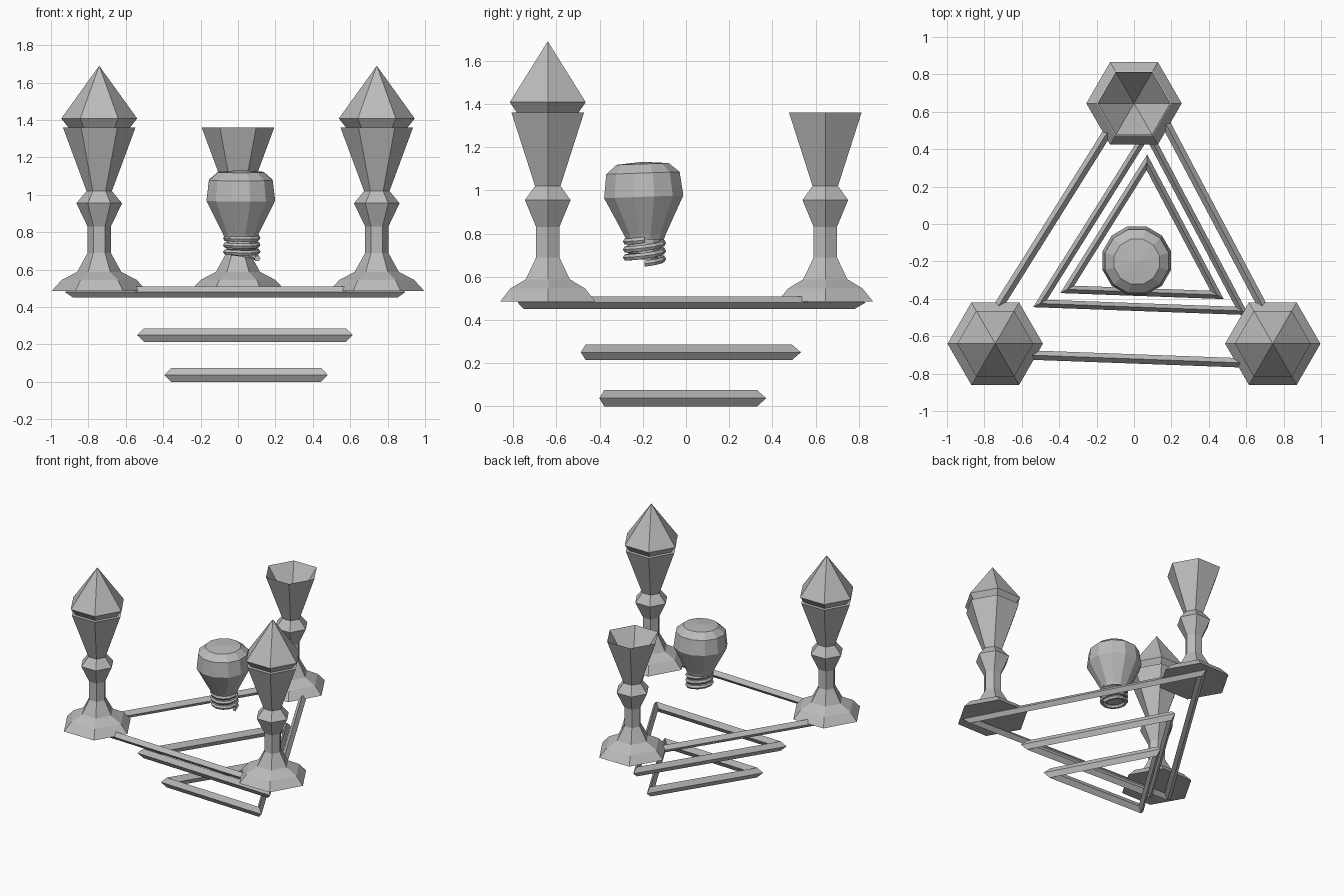
import bpy, bmesh, math
from mathutils import Vector

cube = bpy.data.objects.get("Cube")
if cube:
    bpy.data.objects.remove(cube)

GREY = (0.5, 0.5, 0.5)
stone = bpy.data.materials.new("plain grey")
stone.use_nodes = True
stone.diffuse_color = (*GREY, 1)
stone.node_tree.nodes["Principled BSDF"].inputs["Base Color"].default_value = (*GREY, 1)


def finish(name, bm, location):
    bmesh.ops.recalc_face_normals(bm, faces=bm.faces)
    mesh = bpy.data.meshes.new(name)
    bm.to_mesh(mesh)
    bm.free()
    mesh.materials.append(stone)
    obj = bpy.data.objects.new(name, mesh)
    obj.location = location
    bpy.context.collection.objects.link(obj)
    return obj


def lathe(name, profile, sides, location, start=0.0):
    """Turn a (radius, height) profile; zero radius makes a point, open ends are capped."""
    bm = bmesh.new()
    rings = []
    for r, z in profile:
        count = sides if r > 0 else 1
        angles = [start + math.tau * i / sides for i in range(count)]
        rings.append([bm.verts.new((r * math.cos(a), r * math.sin(a), z)) for a in angles])
    for low, high in zip(rings, rings[1:]):
        for i in range(sides):
            j = (i + 1) % sides
            quad = [low[i % len(low)], low[j % len(low)],
                    high[j % len(high)], high[i % len(high)]]
            bm.faces.new(list(dict.fromkeys(quad)))
    for ring in (rings[0], rings[-1]):
        if len(ring) > 2:
            bm.faces.new(ring)
    return finish(name, bm, location)


def triangle_frame(name, outer, half_width, half_height, location):
    """Three-sided ring with a diamond section."""
    bm = bmesh.new()
    mid = outer - half_width
    section = [(outer, 0), (mid, half_height), (mid - half_width, 0), (mid, -half_height)]
    rings = []
    for k in range(3):
        a = math.radians(87.9 + 120 * k)
        rings.append([bm.verts.new((r * math.cos(a), r * math.sin(a), z)) for r, z in section])
    for k in range(3):
        here, there = rings[k], rings[(k + 1) % 3]
        for i in range(4):
            j = (i + 1) % 4
            bm.faces.new((here[i], there[i], there[j], here[j]))
    return finish(name, bm, location)


# Three stacked triangular frames
triangle_frame("lower_frame", 0.505, 0.042, 0.0375, (0.052, -0.133, 0.0375))
triangle_frame("middle_frame", 0.666, 0.042, 0.036, (0.049, -0.133, 0.25))
triangle_frame("upper_frame", 1.052, 0.05, 0.029, (0.004, -0.22, 0.48))

# Hexagonal pillars, the back one with an open funnel top
pillar = [(0.255, 0.485), (0.2, 0.545), (0.118, 0.588), (0.062, 0.69), (0.062, 0.83),
          (0.122, 0.955), (0.068, 1.02), (0.194, 1.36)]
cap = [(0.165, 1.36), (0.203, 1.408), (0, 1.69)]
for side, x in (("left", 0.742), ("right", -0.742)):
    lathe(side + "_pillar", pillar, 6, (x, -0.64, 0))
    lathe(side + "_pillar_cap", cap, 6, (x, -0.64, 0))
lathe("back_pillar", pillar + [(0, 1.08)], 6, (0, 0.645, 0))

# Faceted bulb
BULB = (0.015, -0.195, 0.95)
bulb = lathe("bulb", [(0.09, -0.18), (0.1, -0.155), (0.19, 0.02), (0.176, 0.13),
                      (0.125, 0.172), (0, 0.182)], 12, BULB, math.radians(15))
bulb.rotation_euler.x = math.radians(2)
lathe("screw_core", [(0.06, 0.69), (0.078, 0.71), (0.078, 0.79)], 12, (0.02, -0.192, 0))

# Screw thread wound around the core
TURNS, STEPS = 3, 12
bm = bmesh.new()
loops = []
for i in range(TURNS * STEPS + 1):
    a = math.tau * i / STEPS
    out = Vector((math.cos(a), math.sin(a), 0))
    height = 0.668 + 0.11 * i / (TURNS * STEPS) - 0.008 * out.x + 0.006 * out.y
    loops.append([bm.verts.new(out * (0.084 + 0.016 * math.cos(t)) +
                               Vector((0, 0, height + 0.016 * math.sin(t))))
                  for t in (math.tau * k / 6 for k in range(6))])
for here, there in zip(loops, loops[1:]):
    for k in range(6):
        n = (k + 1) % 6
        bm.faces.new((here[k], there[k], there[n], here[n]))
bm.faces.new(loops[0])
bm.faces.new(loops[-1])
finish("screw_thread", bm, (0.02, -0.192, 0))
